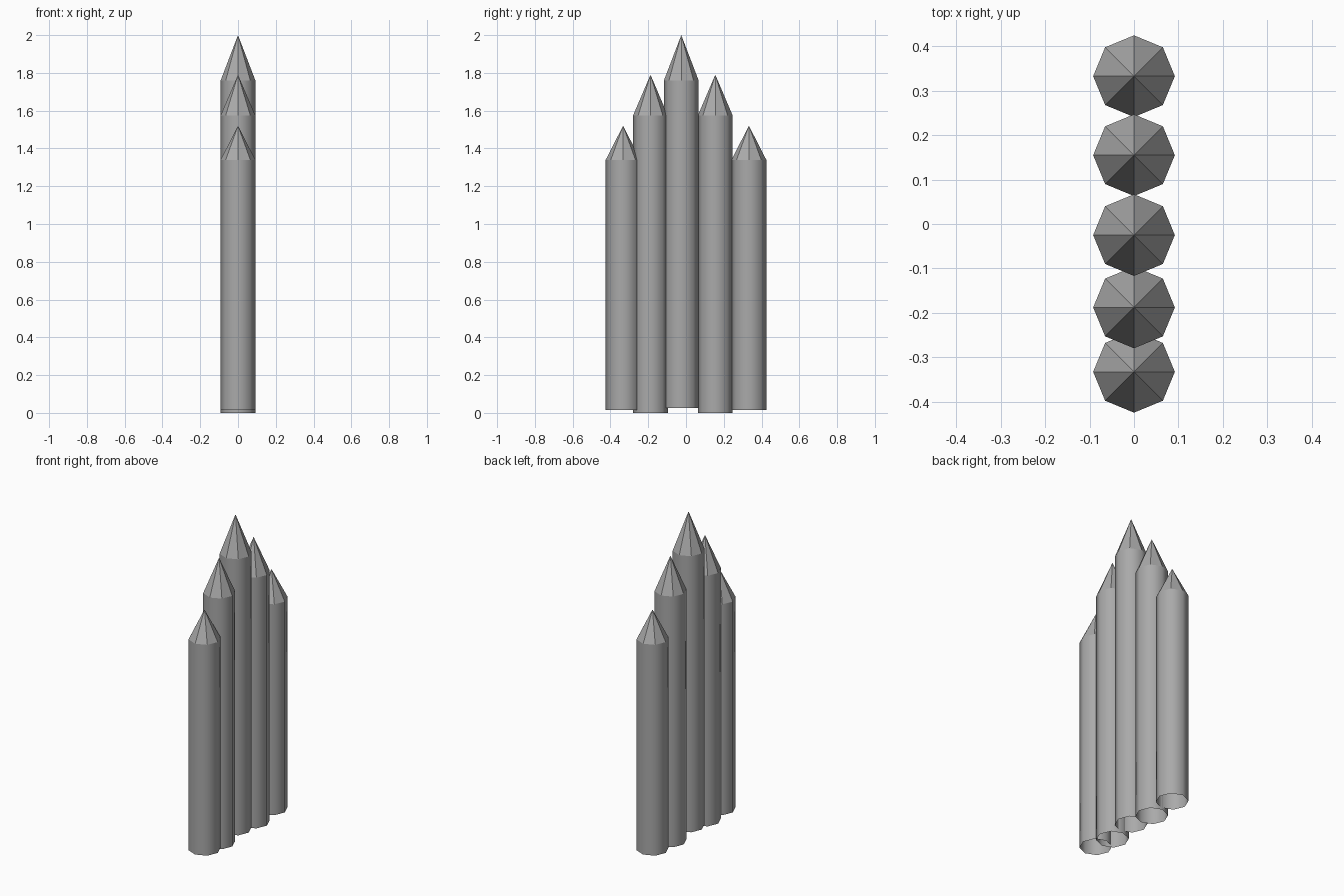
import bpy
import bmesh
from math import cos, sin, tau

cube = bpy.data.objects.get("Cube")
if cube:
    bpy.data.objects.remove(cube, do_unlink=True)

SIDES = 8
RADIUS = 0.092

grey = bpy.data.materials.new("stone grey")
grey.use_nodes = True
colour = (0.40, 0.40, 0.40, 1)
grey.diffuse_color = colour
grey.node_tree.nodes["Principled BSDF"].inputs["Base Color"].default_value = colour


def pointed_post(name, y, bottom, shoulder, tip):
    """Eight-sided post, open underneath, with a faceted point."""
    bm = bmesh.new()

    def ring(z):
        return [bm.verts.new((RADIUS * cos(tau * i / SIDES),
                              y + RADIUS * sin(tau * i / SIDES), z))
                for i in range(SIDES)]

    low, high = ring(bottom), ring(shoulder)
    apex = bm.verts.new((0, y, tip))
    for i in range(SIDES):
        j = (i + 1) % SIDES
        # Smooth shaft wall, flat facet of the point
        bm.faces.new((low[i], low[j], high[j], high[i])).smooth = True
        bm.faces.new((high[i], high[j], apex)).smooth = False
    for i in range(SIDES):
        bm.edges.get((high[i], high[(i + 1) % SIDES])).smooth = False

    mesh = bpy.data.meshes.new(name)
    bm.to_mesh(mesh)
    bm.free()
    mesh.materials.append(grey)
    bpy.context.collection.objects.link(bpy.data.objects.new(name, mesh))


# Row of posts, tallest in the middle
pointed_post("front_outer_post", -0.333, 0.015, 1.34, 1.52)
pointed_post("front_inner_post", -0.188, 0.0, 1.575, 1.79)
pointed_post("middle_post", -0.025, 0.025, 1.76, 2.0)
pointed_post("back_inner_post", 0.155, 0.0, 1.575, 1.79)
pointed_post("back_outer_post", 0.333, 0.015, 1.34, 1.52)
